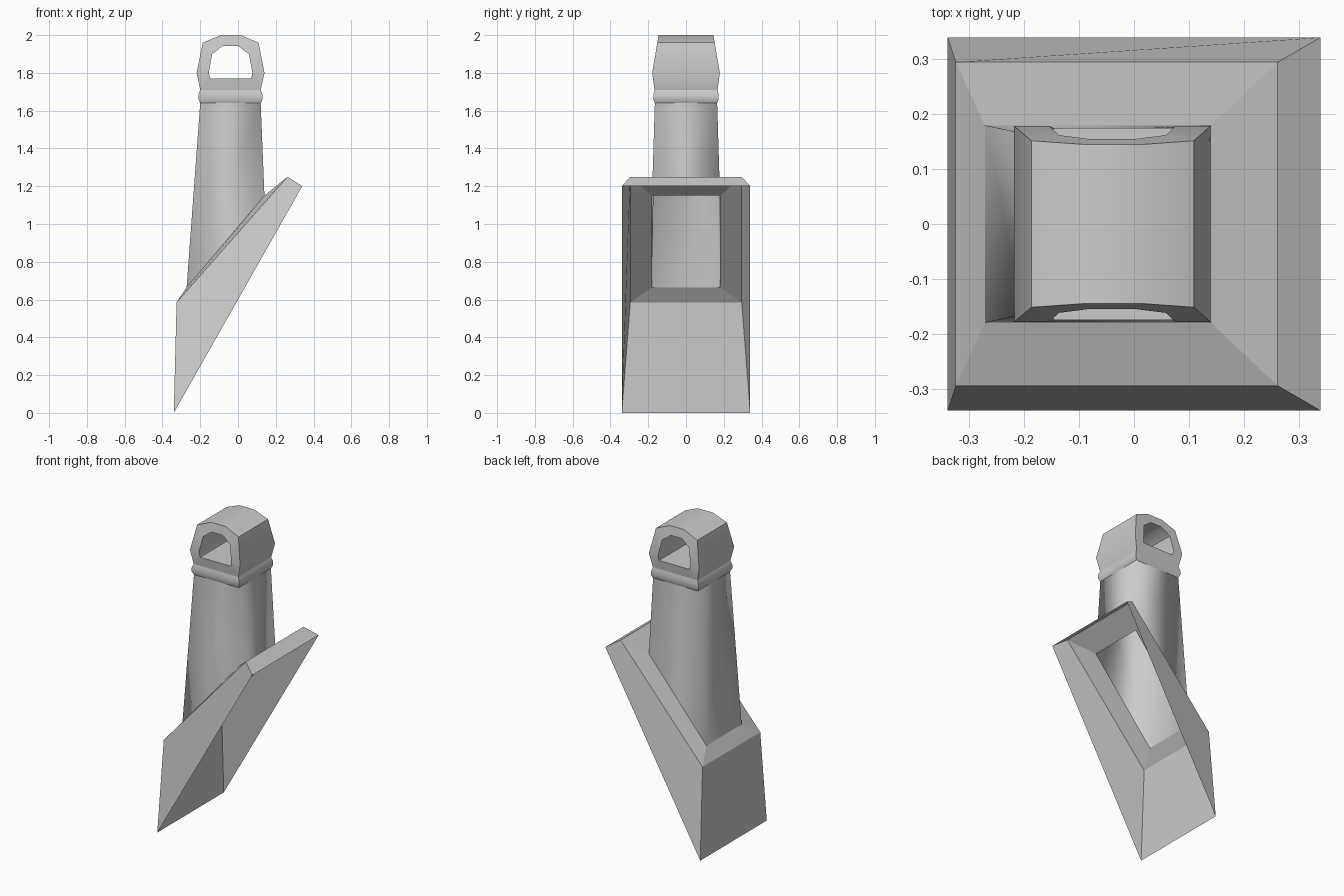
import bpy
import math

cube = bpy.data.objects.get("Cube")
if cube:
    bpy.data.objects.remove(cube, do_unlink=True)

grey = bpy.data.materials.new("plain_grey")
grey.use_nodes = True
grey.diffuse_color = (0.6, 0.6, 0.6, 1)
grey.node_tree.nodes["Principled BSDF"].inputs["Base Color"].default_value = (0.6, 0.6, 0.6, 1)


def add_mesh(name, verts, faces, smooth_angle=None):
    mesh = bpy.data.meshes.new(name)
    mesh.from_pydata(verts, [], faces)
    mesh.materials.append(grey)
    obj = bpy.data.objects.new(name, mesh)
    bpy.context.collection.objects.link(obj)
    if smooth_angle:
        bpy.ops.object.select_all(action="DESELECT")
        obj.select_set(True)
        bpy.context.view_layer.objects.active = obj
        bpy.ops.object.shade_smooth_by_angle(angle=math.radians(smooth_angle))
    return obj


def loft(name, rings, smooth_angle=None):
    """Open shell through four-sided rings: (left x, left z, right x, right z, half depth)."""
    verts, faces = [], []
    for x0, z0, x1, z1, w in rings:
        verts += [(x0, -w, z0), (x1, -w, z1), (x1, w, z1), (x0, w, z0)]
    for r in range(len(rings) - 1):
        for i in range(4):
            a, b = r * 4 + i, r * 4 + (i + 1) % 4
            faces.append((a, b, b + 4, a + 4))
    return add_mesh(name, verts, faces, smooth_angle)


# Sloping roof base: skirt and a slightly raised plate around the shaft opening
foot = (-0.34, 0.0, 0.34, 1.2, 0.34)
shoulder = (-0.325, 0.585, 0.262, 1.25, 0.295)
opening = (-0.272, 0.665, 0.14, 1.15, 0.18)
loft("roof_base", [foot, shoulder, opening])

# Tapered shaft, open at the bottom
neck = (-0.2, 1.64, 0.12, 1.64, 0.165)
loft("shaft", [opening, neck], 120)

# Rounded collar under the head
loft("collar", [neck, (-0.21, 1.66, 0.13, 1.66, 0.173), (-0.21, 1.685, 0.13, 1.685, 0.173),
                (-0.2, 1.71, 0.12, 1.71, 0.167)], 60)

# Arched head with a tunnel running front to back
outer = [(-0.2, 1.71), (-0.219, 1.8), (-0.187, 1.96), (-0.09, 2.0),
         (0.015, 2.0), (0.109, 1.96), (0.14, 1.8), (0.12, 1.71)]
inner = [(-0.147, 1.77), (-0.155, 1.8), (-0.137, 1.9), (-0.08, 1.943),
         (0.0, 1.943), (0.058, 1.9), (0.076, 1.8), (0.07, 1.77)]


def half_depth(z):
    if z < 1.8:
        return 0.167 + (z - 1.71) / 0.09 * 0.012
    return 0.179 - (z - 1.8) / 0.2 * 0.034


n = len(outer)
verts = [(x, side * half_depth(z), z) for side in (-1, 1) for loop in (outer, inner) for x, z in loop]
faces = []
for i in range(n):
    j = (i + 1) % n
    faces.append((i, n + i, n + j, j))                              # front rim
    faces.append((2 * n + i, 2 * n + j, 3 * n + j, 3 * n + i))      # back rim
    faces.append((n + i, 3 * n + i, 3 * n + j, n + j))              # tunnel wall
    if j:
        faces.append((i, j, 2 * n + j, 2 * n + i))                  # outer arch, open below
add_mesh("arched_head", verts, faces, 40)
